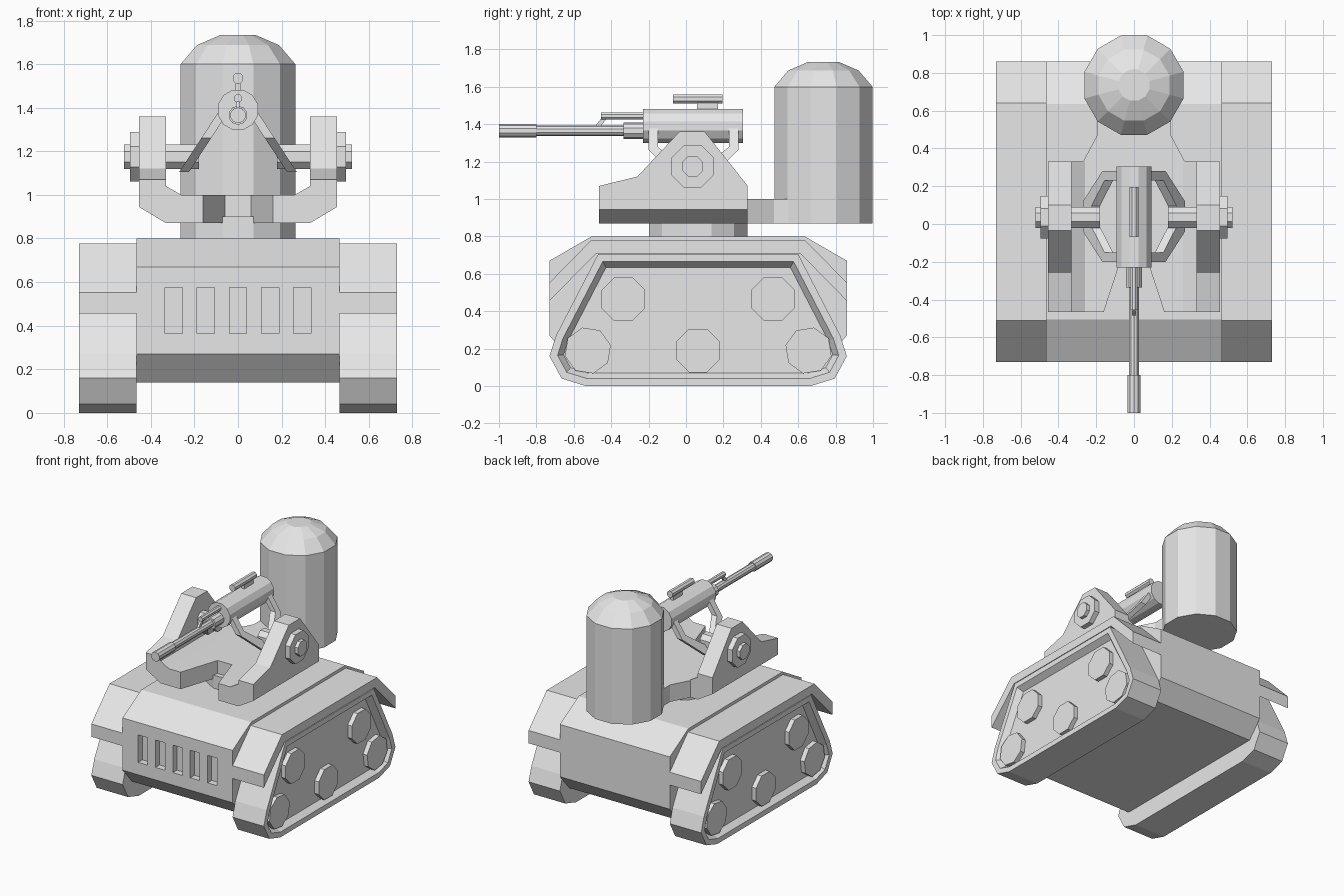
import bpy, bmesh, math
from mathutils import Vector

cube = bpy.data.objects.get("Cube")
if cube:
    bpy.data.objects.remove(cube, do_unlink=True)

grey = bpy.data.materials.new("plain_grey")
grey.use_nodes = True
grey.diffuse_color = (0.8, 0.8, 0.8, 1)
grey.node_tree.nodes["Principled BSDF"].inputs["Base Color"].default_value = (0.8, 0.8, 0.8, 1)


def finish(name, bm, mirror=False):
    bmesh.ops.recalc_face_normals(bm, faces=bm.faces)
    mesh = bpy.data.meshes.new(name)
    bm.to_mesh(mesh)
    bm.free()
    mesh.materials.append(grey)
    ob = bpy.data.objects.new(name, mesh)
    bpy.context.scene.collection.objects.link(ob)
    if mirror:
        ob.modifiers.new("mirror", "MIRROR").use_mirror_merge = False
    return ob


def prism_mesh(pts, vec):
    """Polygon in space swept along a vector."""
    bm = bmesh.new()
    vec = Vector(vec)
    a = [bm.verts.new(p) for p in pts]
    b = [bm.verts.new(Vector(p) + vec) for p in pts]
    bm.faces.new(a)
    bm.faces.new(b[::-1])
    for i in range(len(a)):
        j = (i + 1) % len(a)
        bm.faces.new((a[i], b[i], b[j], a[j]))
    bmesh.ops.recalc_face_normals(bm, faces=bm.faces)
    return bm


def side_prism(profile, x0, x1):
    """Side profile given as (y, z), swept across x."""
    return prism_mesh([(x0, y, z) for y, z in profile], (x1 - x0, 0, 0))


def box(name, x, y, z, mirror=False):
    prof = [(y[0], z[0]), (y[1], z[0]), (y[1], z[1]), (y[0], z[1])]
    return finish(name, side_prism(prof, *x), mirror)


def turned(name, rings, centre, axis, sides=12, turn=0.5, mirror=False):
    """Faceted solid of revolution; rings are (position along axis, radius)."""
    bm = bmesh.new()
    loops = []
    for t, r in rings:
        loop = []
        for i in range(sides):
            a = (i + turn) * math.tau / sides
            u, v = r * math.cos(a), r * math.sin(a)
            p = {"x": (t, u, v), "y": (u, t, v), "z": (u, v, t)}[axis]
            loop.append(bm.verts.new(Vector(p) + Vector(centre)))
        loops.append(loop)
    for a, b in zip(loops, loops[1:]):
        for i in range(sides):
            j = (i + 1) % sides
            bm.faces.new((a[i], a[j], b[j], b[i]))
    bm.faces.new(loops[0])
    bm.faces.new(loops[-1])
    return finish(name, bm, mirror)


MID = 0.065  # middle of the chassis along y


def both_ends(half):
    """Complete a front half profile (offsets from MID) with its reflection."""
    return [(MID - d, z) for d, z in half] + [(MID + d, z) for d, z in reversed(half)]


# Hull with sloped nose and tail
hull = finish("hull", side_prism(
    both_ends([(0.68, 0.14), (0.795, 0.27), (0.795, 0.67), (0.57, 0.8)]), -0.465, 0.465))

# Grille slots cut into the nose
for i in range(-2, 3):
    x = i * 0.147
    cutter = box("slot_cutter", (x - 0.04, x + 0.04), (-0.8, -0.68), (0.365, 0.575))
    cutter.hide_render = True
    mod = hull.modifiers.new("slot", "BOOLEAN")
    mod.operation, mod.solver, mod.object = "DIFFERENCE", "EXACT", cutter
    bpy.context.view_layer.objects.active = hull
    bpy.ops.object.modifier_apply(modifier=mod.name)
    bpy.data.objects.remove(cutter, do_unlink=True)

# Tracks with a recessed outer side
bm = side_prism(both_ends([(0.6, 0), (0.73, 0.04), (0.795, 0.16), (0.76, 0.27),
                           (0.535, 0.705)]), 0.465, 0.73)
outer = [f for f in bm.faces if f.normal.x > 0.9]
bmesh.ops.inset_region(bm, faces=outer, thickness=0.04, depth=0, use_even_offset=True)
bmesh.ops.inset_region(bm, faces=outer, thickness=0.03, depth=-0.045, use_even_offset=True)
finish("track", bm, True)

# Road wheels
for y, z, turn in [(-0.4, 0.465, 0.5), (0.4, 0.465, 0.5), (-0.59, 0.19, 0.3),
                   (0, 0.19, 0.5), (0.59, 0.19, 0.7)]:
    turned("road_wheel", [(0.66, 0.126), (0.72, 0.126)], (0, MID + y, z), "x", 8, turn, True)

# Bent fenders over the tracks
top = both_ends([(0.795, 0.553), (0.575, 0.777)])
under = both_ends([(0.795, 0.455), (0.545, 0.71)])
finish("fender", side_prism(top + under[::-1], 0.465, 0.73), True)

# Turret neck and deck with a front notch and rear tongue
turned("turret_neck", [(0.78, 0.272), (0.9, 0.272)], (0, MID, 0), "z")
half = [(0.06, -0.16), (0.16, -0.465), (0.33, -0.465), (0.33, 0.33),
        (0.27, 0.33), (0.195, 0.47), (0.195, 0.6)]
deck = half + [(-x, y) for x, y in reversed(half)]
finish("turret_deck", prism_mesh([(x, y, 0.87) for x, y in deck], (0, 0, 0.13)))

# Side cheeks, undercut along their lower outer edge
bm = side_prism([(-0.465, 0.87), (-0.465, 1.07), (-0.26, 1.12), (-0.035, 1.36),
                 (0.1, 1.36), (0.33, 1.07), (0.33, 0.87)], 0.33, 0.455)
for v in bm.verts:
    if v.co.x > 0.4 and v.co.z < 0.9:
        v.co.z = 0.945
finish("turret_cheek", bm, True)
finish("cheek_fillet", prism_mesh([(0.33, -0.465, 1.0), (0.33, -0.465, 1.04),
                                   (0.26, -0.465, 1.0)], (0, 0.795, 0)), True)

# Domed drum at the rear
turned("rear_drum", [(0.87, 0.272), (1.6, 0.272), (1.687, 0.195), (1.733, 0.085)],
       (0, 0.735, 0), "z")

# Trunnion hubs and axle
pivot = (0, 0.035, 1.175)
turned("pivot_hub", [(0.45, 0.122), (0.495, 0.122)], pivot, "x", 8, 0.5, True)
turned("pivot_cap", [(0.49, 0.06), (0.522, 0.06)], pivot, "x", 8, 0.5, True)
turned("axle", [(0.18, 0.06), (0.34, 0.06)], pivot, "x", 8, 0.5, True)

# Slanted open yoke on each side of the gun, as (y offset, distance down the slope)
ring_out = [(0.24, 0), (0.24, 0.43), (0.08, 1)]
ring_in = [(0.19, 0), (0.19, 0.37), (0.055, 0.75)]
path = [(-y, t) for y, t in ring_out] + [(y, t) for y, t in reversed(ring_out)]
path += ring_in + [(-y, t) for y, t in reversed(ring_in)]
finish("gun_yoke", prism_mesh([(0.09 + 0.18 * t, 0.04 + y, 1.38 - 0.275 * t)
                               for y, t in path], (-0.045, 0, 0)), True)

# Gun: receiver, collar, barrel and muzzle
turned("gun_receiver", [(-0.23, 0.095), (0.305, 0.095)], (0, 0, 1.39), "y")
turned("barrel_collar", [(-0.335, 0.044), (-0.22, 0.044)], (0, 0, 1.365), "y", 10)
turned("barrel", [(-0.81, 0.028), (-0.32, 0.028)], (0, 0, 1.365), "y", 10)
turned("muzzle", [(-1, 0.036), (-0.8, 0.036)], (0, 0, 1.365), "y", 10)

# Upper tube with its slanted strut
turned("upper_tube", [(-0.455, 0.02), (-0.22, 0.02)], (0, 0, 1.443), "y", 8)
finish("tube_strut", side_prism([(-0.49, 1.385), (-0.46, 1.385), (-0.42, 1.435),
                                 (-0.45, 1.435)], -0.008, 0.008))

# Sight on top
turned("sight_tube", [(-0.07, 0.026), (0.195, 0.026)], (0, 0, 1.535), "y", 8)
box("sight_mount", (-0.012, 0.012), (0.06, 0.17), (1.47, 1.52))
